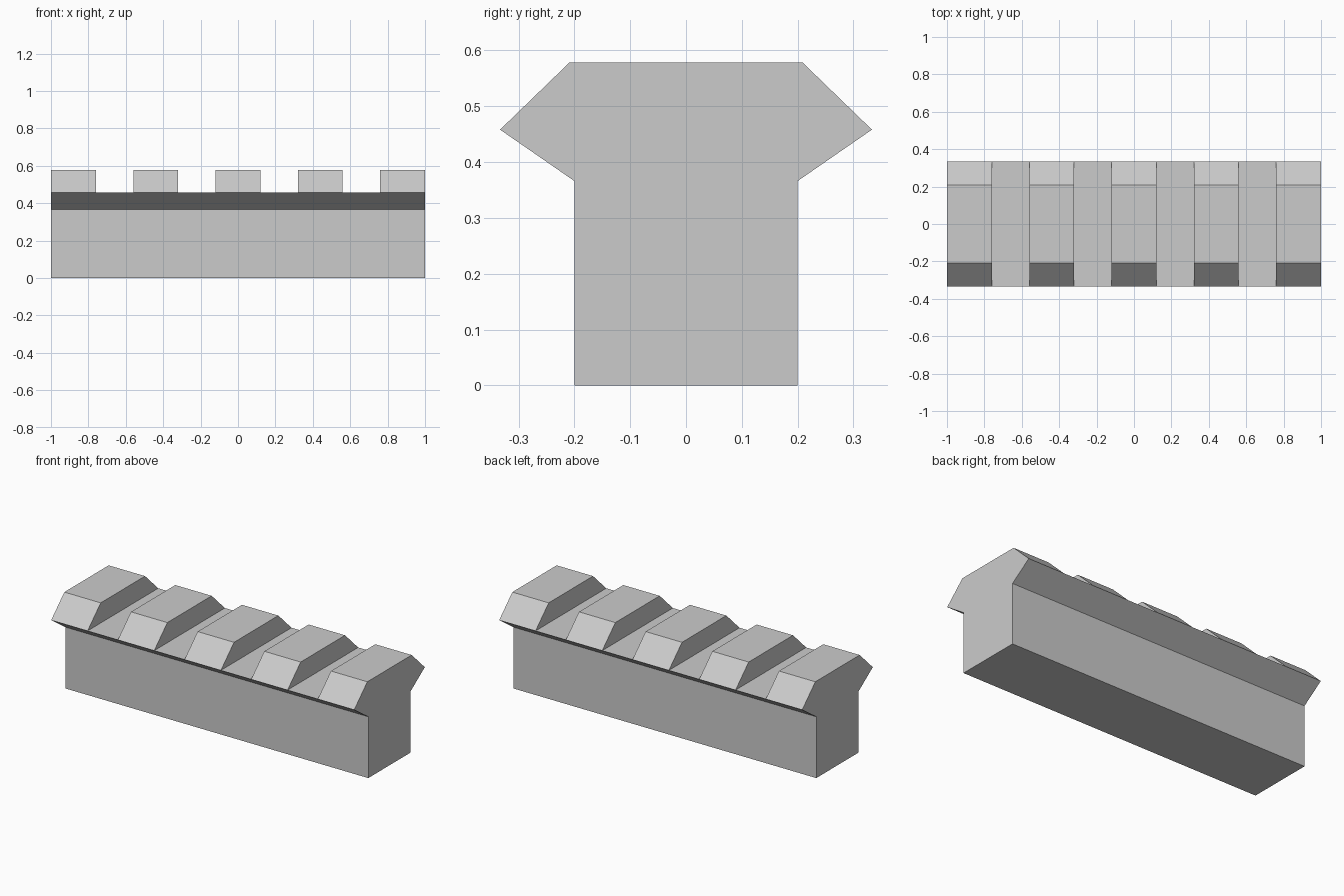
import bpy
import bmesh
import math
from mathutils import Vector

cube = bpy.data.objects.get("Cube")
if cube:
    bpy.data.objects.remove(cube, do_unlink=True)

# Main dimensions
RIB_COUNT, RIB_WIDTH = 5, 0.24
PITCH = (2 - RIB_WIDTH) / (RIB_COUNT - 1)
STEM_Y, FLARE_Y, RIB_TOP_Y = 0.2, 0.333, 0.209
STEM_Z, DECK_Z, RIB_TOP_Z = 0.366, 0.458, 0.578

grey = bpy.data.materials.new("plain grey")
grey.use_nodes = True
colour = (0.6, 0.6, 0.6, 1)
grey.diffuse_color = colour
grey.node_tree.nodes["Principled BSDF"].inputs["Base Color"].default_value = colour

# Body cross-section: stem flaring out to the deck
half = [(STEM_Y, 0), (STEM_Y, STEM_Z), (FLARE_Y, DECK_Z)]
profile = half + [(-y, z) for y, z in reversed(half)]

# Stations along the length at both sides of every rib
stations = []
for i in range(RIB_COUNT):
    start = -1 + i * PITCH
    stations += [start, start + RIB_WIDTH]

bm = bmesh.new()
rings = [[bm.verts.new((x, y, z)) for y, z in profile] for x in stations]
bm.faces.new(rings[0])
bm.faces.new(rings[-1])
deck = []
for a, b in zip(rings, rings[1:]):
    for j in range(len(profile)):
        k = (j + 1) % len(profile)
        face = bm.faces.new((a[j], a[k], b[k], b[j]))
        if j == len(half) - 1:
            deck.append(face)

# Ribs: raise every other deck strip and narrow its top
for strip in deck[::2]:
    top = bmesh.ops.extrude_discrete_faces(bm, faces=[strip])["faces"][0]
    for v in top.verts:
        v.co.z = RIB_TOP_Z
        v.co.y = math.copysign(RIB_TOP_Y, v.co.y)

# Merge flat neighbours into clean faces
bmesh.ops.remove_doubles(bm, verts=bm.verts, dist=0.0001)
bmesh.ops.recalc_face_normals(bm, faces=bm.faces)
bmesh.ops.dissolve_limit(bm, angle_limit=math.radians(1), verts=bm.verts, edges=bm.edges)
bmesh.ops.recalc_face_normals(bm, faces=bm.faces)

mesh = bpy.data.meshes.new("slotted_rail")
bm.to_mesh(mesh)
bm.free()
mesh.materials.append(grey)
rail = bpy.data.objects.new("slotted_rail", mesh)
bpy.context.collection.objects.link(rail)
